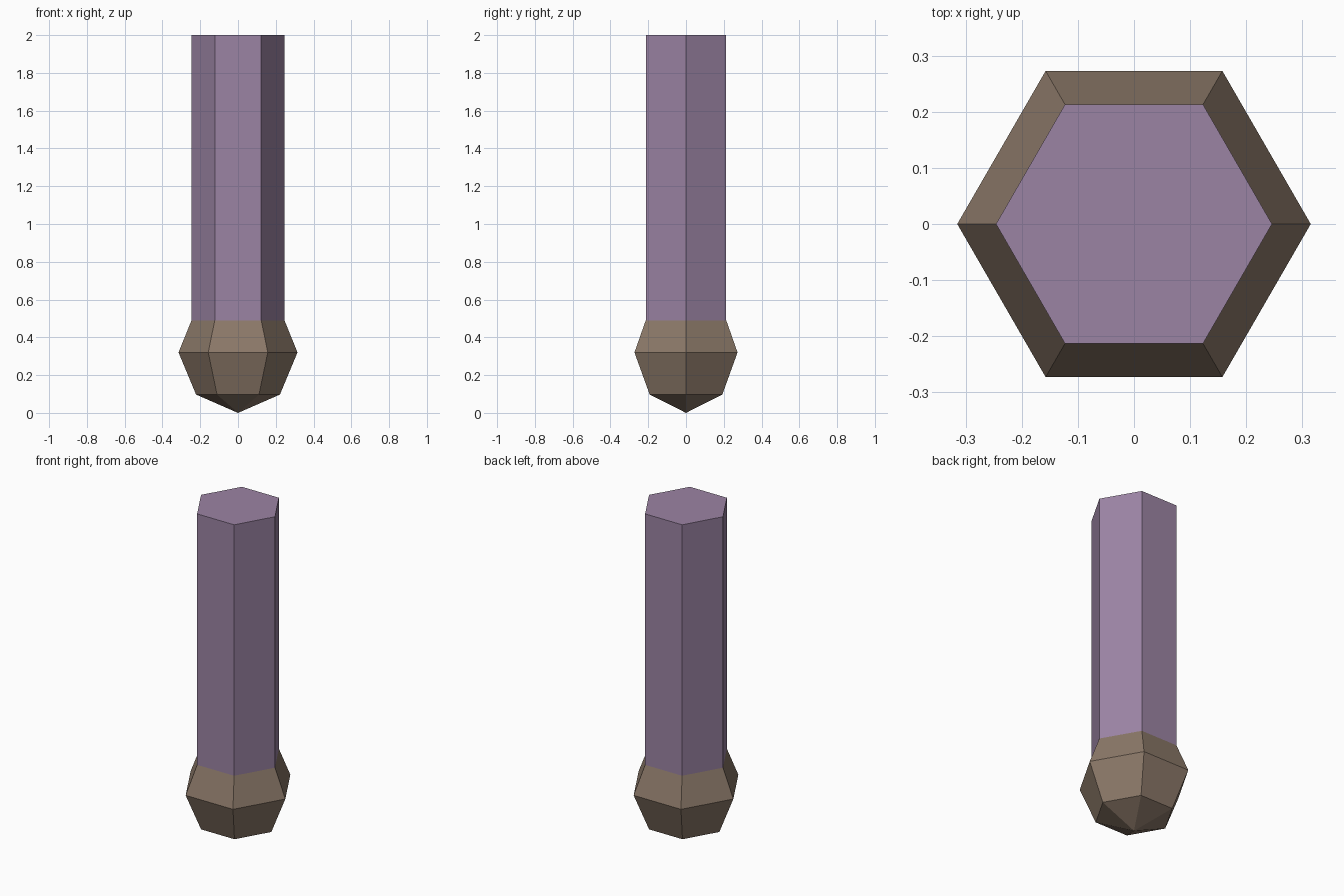
import bpy, bmesh
from math import cos, sin, pi

if "Cube" in bpy.data.objects:
    bpy.data.objects.remove(bpy.data.objects["Cube"])

SIDES = 6


def material(name, color):
    m = bpy.data.materials.new(name)
    m.diffuse_color = (*color, 1)
    m.use_nodes = True
    m.node_tree.nodes["Principled BSDF"].inputs["Base Color"].default_value = m.diffuse_color
    return m


def hex_lathe(name, profile, mat, cap_top=False):
    """Stack six-sided rings from (radius, z) pairs; radius 0 makes a point."""
    bm = bmesh.new()
    rings = []
    for r, z in profile:
        n = SIDES if r else 1
        rings.append([bm.verts.new((r * cos(2 * pi * i / SIDES), r * sin(2 * pi * i / SIDES), z))
                      for i in range(n)])
    for a, b in zip(rings, rings[1:]):
        for i in range(SIDES):
            j = (i + 1) % SIDES
            if len(a) == 1:
                bm.faces.new((a[0], b[j], b[i]))
            else:
                bm.faces.new((a[i], a[j], b[j], b[i]))
    if cap_top:
        bm.faces.new(rings[-1])
    mesh = bpy.data.meshes.new(name)
    bm.to_mesh(mesh)
    bm.free()
    mesh.materials.append(mat)
    obj = bpy.data.objects.new(name, mesh)
    bpy.context.collection.objects.link(obj)
    return obj


purple = material("purple", (0.33, 0.23, 0.37))
brown = material("brown", (0.26, 0.19, 0.14))

# Long hexagonal shaft, closed on top
hex_lathe("shaft", [(0.246, 0.49), (0.246, 2.0)], purple, cap_top=True)

# Faceted bulb tapering to a point, meeting the shaft at its rim
hex_lathe("bulb_tip", [(0, 0.0), (0.222, 0.097), (0.315, 0.32), (0.246, 0.49)], brown)
